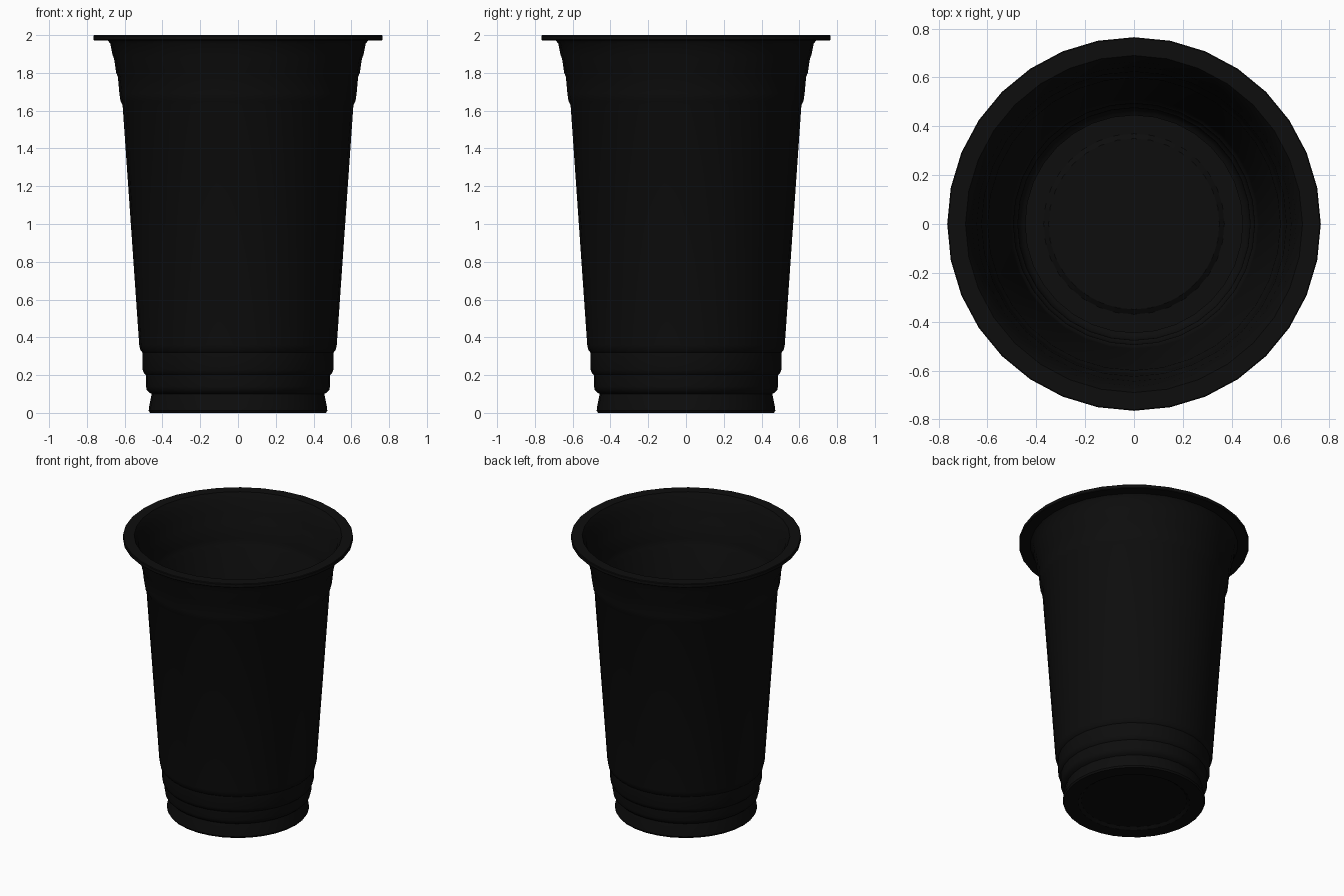
import bpy, bmesh, math

if "Cube" in bpy.data.objects:
    bpy.data.objects.remove(bpy.data.objects["Cube"])

SIDES = 32
WALL = 0.012

black = bpy.data.materials.new("black plastic")
black.diffuse_color = (0.004, 0.004, 0.004, 1)
black.use_nodes = True
black.node_tree.nodes["Principled BSDF"].inputs["Base Color"].default_value = black.diffuse_color


def lathe(name, profile, closed=False):
    """Spin an (r, z) profile round z; r = 0 points become poles."""
    bm = bmesh.new()
    rings = []
    for r, z in profile:
        if r == 0:
            rings.append([bm.verts.new((0, 0, z))] * SIDES)
        else:
            rings.append([bm.verts.new((r * math.cos(2 * math.pi * i / SIDES),
                                        r * math.sin(2 * math.pi * i / SIDES), z))
                          for i in range(SIDES)])
    pairs = list(zip(rings, rings[1:]))
    if closed:
        pairs.append((rings[-1], rings[0]))
    for a, b in pairs:
        for i in range(SIDES):
            j = (i + 1) % SIDES
            quad = list(dict.fromkeys((a[i], a[j], b[j], b[i])))
            bm.faces.new(quad)
    bmesh.ops.recalc_face_normals(bm, faces=bm.faces)
    mesh = bpy.data.meshes.new(name)
    bm.to_mesh(mesh)
    bm.free()
    mesh.materials.append(black)
    obj = bpy.data.objects.new(name, mesh)
    bpy.context.collection.objects.link(obj)
    bpy.ops.object.select_all(action='DESELECT')
    obj.select_set(True)
    bpy.context.view_layer.objects.active = obj
    bpy.ops.object.shade_smooth_by_angle(angle=math.radians(35))
    return obj


# Stepped outer wall, from the foot up to the rim
wall = [(0.466, 0.0), (0.473, 0.012), (0.471, 0.03), (0.457, 0.10),
        (0.470, 0.108), (0.483, 0.122), (0.487, 0.14), (0.488, 0.20),
        (0.498, 0.21), (0.505, 0.23), (0.506, 0.32),
        (0.517, 0.332), (0.523, 0.36),
        (0.611, 1.63), (0.622, 1.65), (0.628, 1.69), (0.636, 1.78),
        (0.645, 1.80), (0.656, 1.875), (0.664, 1.895), (0.676, 1.955),
        (0.690, 1.972)]

# Cup body: underside, outer wall, flat rim with a turned-down edge, inner wall, floor
underside = [(0, 0.014), (0.35, 0.014), (0.37, 0.0)]
rim = [(0.762, 1.972), (0.765, 1.976), (0.765, 1.996), (0.761, 2.0), (0.690, 2.0)]
inside = [(r - WALL, z) for r, z in reversed(wall[3:-1])]
floor = [(0.458, 0.03), (0.452, 0.014), (0.37, 0.014), (0.35, 0.028), (0, 0.028)]
lathe("cup_body", underside + wall + rim + inside + floor)
